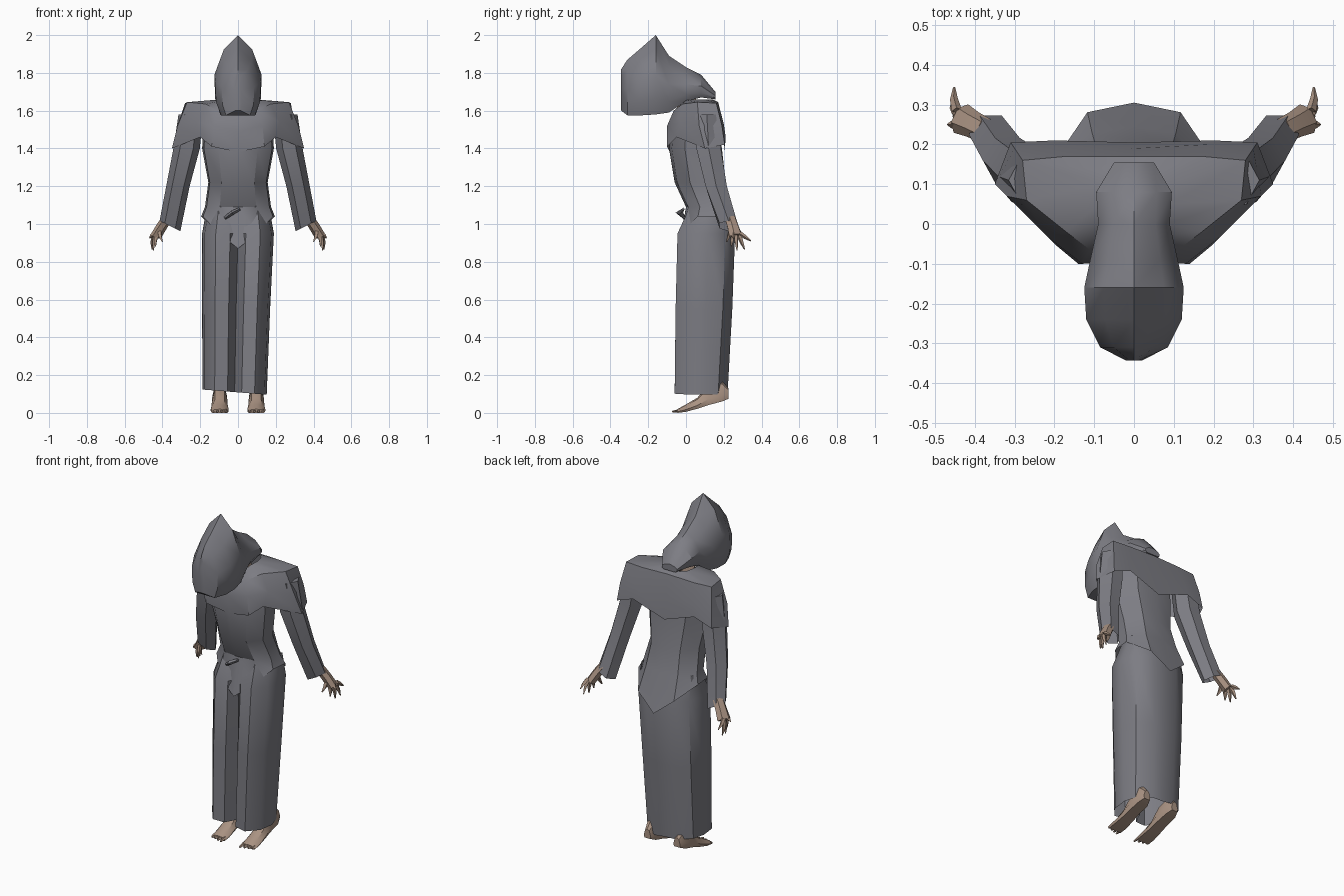
import bpy, math
from mathutils import Vector

if "Cube" in bpy.data.objects:
    bpy.data.objects.remove(bpy.data.objects["Cube"])


def material(name, rgb):
    m = bpy.data.materials.new(name)
    m.diffuse_color = (*rgb, 1)
    m.use_nodes = True
    m.node_tree.nodes["Principled BSDF"].inputs["Base Color"].default_value = m.diffuse_color
    return m


CLOTH = material("grey cloth", (0.205, 0.205, 0.23))
SKIN = material("pale skin", (0.40, 0.29, 0.225))


def loft(name, rings, mat, caps=(True, True), smooth=35):
    """Skin a list of equal-length closed rings."""
    n = len(rings[0])
    verts = [tuple(p) for r in rings for p in r]
    faces = []
    for i in range(len(rings) - 1):
        for j in range(n):
            k = (j + 1) % n
            faces.append((i*n + j, i*n + k, (i+1)*n + k, (i+1)*n + j))
    if caps[0]:
        faces.append(tuple(reversed(range(n))))
    if caps[1]:
        faces.append(tuple(range((len(rings) - 1)*n, len(rings)*n)))
    me = bpy.data.meshes.new(name)
    me.from_pydata(verts, [], faces)
    me.materials.append(mat)
    ob = bpy.data.objects.new(name, me)
    bpy.context.collection.objects.link(ob)
    bpy.ops.object.select_all(action='DESELECT')
    bpy.context.view_layer.objects.active = ob
    ob.select_set(True)
    bpy.ops.object.mode_set(mode='EDIT')
    bpy.ops.mesh.select_all(action='SELECT')
    bpy.ops.mesh.normals_make_consistent(inside=False)
    bpy.ops.object.mode_set(mode='OBJECT')
    bpy.ops.object.shade_smooth_by_angle(angle=math.radians(smooth))
    return ob


def mirrored(half):
    """Full ring from a half ring running front centre to back centre."""
    return half + [(-x, y, z) for x, y, z in reversed(half[1:-1])]


def sections(stations, shape, cx=0.0):
    """Rings along y from (y, bottom, top, half width) and a half outline."""
    outline = shape + [(-a, b) for a, b in reversed(shape) if a > 0]
    return [[(cx + a*w, y, lo + b*(hi - lo)) for a, b in outline]
            for y, lo, hi, w in stations]


def tube(name, path, mat, sides=5, caps=(True, True)):
    """Tapered limb along (x, y, z, radius, flatness) points."""
    pts = [Vector(p[:3]) for p in path]
    q = (pts[-1] - pts[0]).to_track_quat('Z', 'Y')
    rings = []
    for c, p in zip(pts, path):
        rings.append([c + q @ Vector((p[3]*math.cos(t), p[3]*p[4]*math.sin(t), 0))
                      for t in (2*math.pi*i/sides for i in range(sides))])
    return loft(name, rings, mat, caps)


# Hood: leaning forward, peaked, with a tail lying on the back
hood_shape = [(0, 1), (0.6, 0.82), (1, 0.5), (0.97, 0.2), (0.75, 0)]
hood_stations = [(-0.343, 1.60, 1.82, 0.02), (-0.31, 1.575, 1.87, 0.085),
                 (-0.24, 1.575, 1.93, 0.12), (-0.16, 1.58, 2.0, 0.125),
                 (-0.09, 1.59, 1.89, 0.11), (0.0, 1.65, 1.83, 0.09),
                 (0.08, 1.67, 1.79, 0.095), (0.155, 1.66, 1.70, 0.05)]
loft("hood", sections(hood_stations, hood_shape), CLOTH)

# Neck
tube("neck", [(0, 0.05, 1.60, 0.06, 1), (0, -0.08, 1.70, 0.05, 1)], SKIN, 6)

# Shoulder cape: swept-back shoulders, uneven hem
cape = [
    [(0, -0.04, 1.60), (0.06, -0.03, 1.63), (0.08, 0.0, 1.655), (0.09, 0.05, 1.66),
     (0.08, 0.10, 1.66), (0.05, 0.13, 1.66), (0, 0.14, 1.66)],
    [(0, -0.075, 1.57), (0.11, -0.065, 1.60), (0.17, -0.02, 1.635), (0.27, 0.06, 1.645),
     (0.28, 0.16, 1.64), (0.17, 0.17, 1.64), (0, 0.17, 1.645)],
    [(0, -0.095, 1.49), (0.13, -0.10, 1.52), (0.22, -0.03, 1.54), (0.32, 0.07, 1.52),
     (0.30, 0.19, 1.52), (0.19, 0.20, 1.53), (0, 0.19, 1.53)],
    [(0, -0.085, 1.38), (0.14, -0.10, 1.41), (0.20, -0.05, 1.46), (0.35, 0.10, 1.40),
     (0.31, 0.205, 1.42), (0.20, 0.21, 1.46), (0, 0.205, 1.39)],
]
loft("shoulder_cape", [mirrored(r) for r in cape], CLOTH, (False, False))

# Tunic: rings of (z, front y, back y, half width), ending in a pointed hem
def tunic_ring(z, f, b, w, front_drop=0.0, back_drop=0.0):
    d = b - f
    return mirrored([(0, f, z - front_drop), (0.55*w, f + 0.05*d, z - 0.5*front_drop),
                     (0.95*w, f + 0.3*d, z), (w, f + 0.6*d, z),
                     (0.6*w, f + 0.93*d, z - 0.45*back_drop), (0, b, z - back_drop)])


tunic = [tunic_ring(1.55, -0.07, 0.17, 0.18), tunic_ring(1.40, -0.09, 0.19, 0.19),
         tunic_ring(1.22, -0.06, 0.21, 0.157), tunic_ring(1.09, 0.0, 0.245, 0.175),
         tunic_ring(1.04, -0.04, 0.305, 0.195, 0.17, 0.17)]
loft("tunic", tunic, CLOTH, (True, False))

# Skirt: overlapping front panels form a deep centre fold
def skirt_ring(z, w, f, b, fold, shift):
    half = [(0, fold, z), (0.22*w, f + 0.01, z), (0.62*w, f, z), (0.93*w, f + 0.07, z),
            (w, f + 0.16, z), (0.88*w, b - 0.06, z), (0.4*w, b - 0.01, z), (0, b - 0.015, z)]
    return [(x + shift, y, zz - 0.08*x*(z < 0.2)) for x, y, zz in mirrored(half)]


skirt = [skirt_ring(1.09, 0.165, 0.02, 0.235, 0.03, 0), skirt_ring(0.95, 0.19, -0.045, 0.27, 0.0, 0),
         skirt_ring(0.55, 0.18, -0.055, 0.255, 0.05, -0.01),
         skirt_ring(0.11, 0.17, -0.06, 0.23, 0.03, -0.018)]
loft("skirt", skirt, CLOTH, (False, False))

# Small knot at the waist
tube("waist_knot", [(-0.07, -0.01, 1.03, 0.008, 1), (-0.03, -0.035, 1.06, 0.02, 0.6),
                    (0.01, -0.015, 1.08, 0.008, 1)], CLOTH, 4)

for side, word in ((1, "left"), (-1, "right")):
    # Sleeve: horizontal six-sided rings, cuff cut on a slant
    rings = []
    for x, y, z, rx, ry, slant in [(0.25, 0.11, 1.58, 0.065, 0.07, 0), (0.272, 0.12, 1.40, 0.07, 0.075, 0),
                                   (0.318, 0.16, 1.20, 0.062, 0.065, 0), (0.36, 0.225, 0.99, 0.055, 0.055, 0.5)]:
        ring = []
        for i in range(6):
            t = math.radians(60*i)
            dx = rx*math.cos(t)
            ring.append((side*(x + dx), y + ry*math.sin(t), z + slant*dx))
        rings.append(ring)
    loft(word + "_sleeve", rings, CLOTH, (True, False))

    # Hand: flat palm and bent tapering fingers
    tube(word + "_palm", [(side*0.375, 0.235, 1.03, 0.032, 0.8), (side*0.405, 0.25, 0.985, 0.034, 0.8),
                          (side*0.435, 0.265, 0.935, 0.04, 0.65)], SKIN, 6)
    fingers = [((0.415, 0.235, 0.96), (0.40, 0.215, 0.905)),
               ((0.43, 0.245, 0.94), (0.437, 0.24, 0.88)),
               ((0.44, 0.265, 0.94), (0.448, 0.27, 0.86)),
               ((0.445, 0.28, 0.94), (0.455, 0.31, 0.865)),
               ((0.445, 0.285, 0.95), (0.452, 0.343, 0.91)),
               ((0.44, 0.25, 0.95), (0.468, 0.25, 0.925))]
    for i, (a, b) in enumerate(fingers):
        mid = [(p + q)/2 for p, q in zip(a, b)]
        tube(f"{word}_finger_{i + 1}", [(side*a[0], a[1], a[2], 0.013, 1),
                                        (side*mid[0] + side*0.004, mid[1], mid[2], 0.01, 1),
                                        (side*b[0], b[1], b[2], 0.003, 1)], SKIN, 4)

    # Foot: heel raised, toes on the ground
    foot_shape = [(0, 1), (0.6, 0.85), (1, 0.3), (0.85, 0)]
    foot = [(-0.045, 0.0, 0.02, 0.047), (0.0, 0.006, 0.045, 0.048), (0.06, 0.022, 0.08, 0.043),
            (0.12, 0.042, 0.15, 0.04), (0.19, 0.06, 0.17, 0.038), (0.225, 0.075, 0.13, 0.022)]
    cx = 0.097*side
    loft(word + "_foot", sections(foot, foot_shape, cx), SKIN)
    for i in range(4):
        x = cx + side*(-0.034 + 0.023*i)
        tube(f"{word}_toe_{i + 1}", [(x, -0.03, 0.012, 0.012, 0.8),
                                     (x, -0.073 + 0.007*i, 0.006, 0.006, 0.8)], SKIN, 5)
